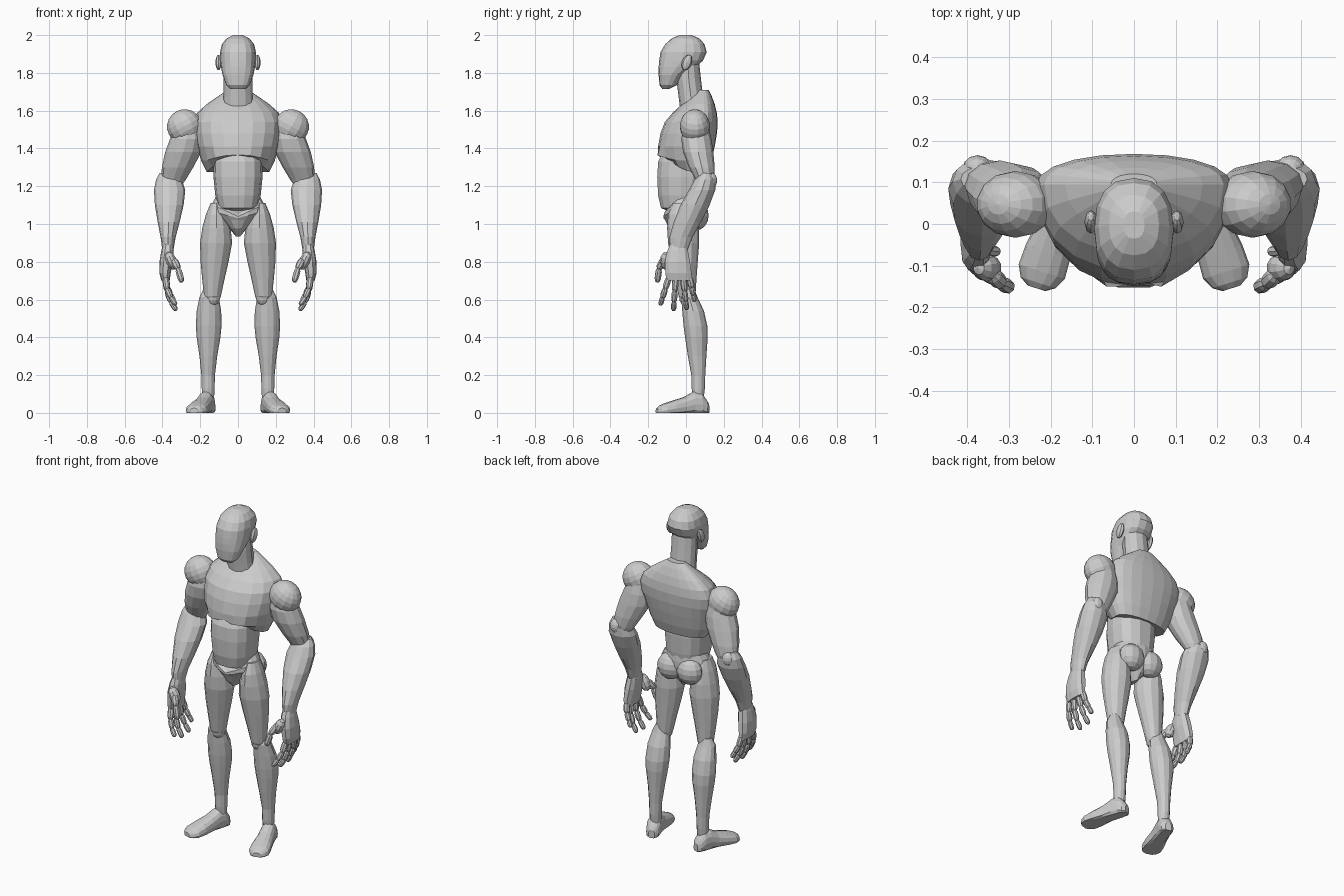
import bpy, bmesh, math
from mathutils import Vector, Matrix


def finish(name, bm, mirror):
    bmesh.ops.recalc_face_normals(bm, faces=bm.faces)
    mesh = bpy.data.meshes.new(name)
    bm.to_mesh(mesh)
    bm.free()
    ob = bpy.data.objects.new(name, mesh)
    bpy.context.collection.objects.link(ob)
    if mirror:
        ob.modifiers.new("mirror", 'MIRROR').use_mirror_merge = False
    return ob


def loft(name, rings, n=12, power=2.0, mirror=False, shape=None):
    """Stack of rings (x, y_front, y_back, z, half_width[, y_widest]), capped at both ends."""
    bm = bmesh.new()
    loops = []
    for x, yf, yb, z, rx, *yw in rings:
        yc = yw[0] if yw else (yf + yb) / 2
        loop = []
        for i in range(n):
            a = 2 * math.pi * i / n
            c = math.copysign(abs(math.cos(a)) ** (2 / power), math.cos(a))
            s = math.copysign(abs(math.sin(a)) ** (2 / power), math.sin(a))
            v = Vector((x + rx * c, yc + s * (yb - yc if s > 0 else yc - yf), z))
            loop.append(bm.verts.new(shape(v) if shape else v))
        loops.append(loop)
    for a, b in zip(loops, loops[1:]):
        for i in range(n):
            j = (i + 1) % n
            bm.faces.new((a[i], a[j], b[j], b[i]))
    bm.faces.new(loops[0])
    bm.faces.new(loops[-1])
    return finish(name, bm, mirror)


def ball(name, centre, radii, mirror=False, tilt=0.0, tilt_axis='X', u=12, v=8):
    bm = bmesh.new()
    m = Matrix.Translation(centre) @ Matrix.Rotation(tilt, 4, tilt_axis) @ Matrix.Diagonal((*radii, 1))
    bmesh.ops.create_uvsphere(bm, u_segments=u, v_segments=v, radius=1, matrix=m)
    return finish(name, bm, mirror)


def finger(name, points, r):
    """Chain of barrel-shaped segments between the joints."""
    bm = bmesh.new()
    for k, (p, q) in enumerate(zip(points, points[1:])):
        p, q = Vector(p), Vector(q)
        d = q - p
        m = Matrix.Translation((p + q) / 2) @ d.to_track_quat('Z', 'Y').to_matrix().to_4x4()
        rr = r * (1 - 0.1 * k)
        sph = bmesh.ops.create_uvsphere(bm, u_segments=8, v_segments=6, radius=1)
        for v in sph['verts']:
            z = v.co.z
            w = math.sqrt(max(0, 1 - z ** 4)) / max(1e-6, math.sqrt(max(1e-9, 1 - z * z)))
            v.co = m @ Vector((v.co.x * w * rr, v.co.y * w * rr, z * (d.length / 2 + 0.006)))
    return finish(name, bm, True)


# Head, ears, neck
loft("head", [(0, -.125, -.09, 1.715, .04), (0, -.14, -.05, 1.735, .062), (0, -.145, -.01, 1.79, .082),
              (0, -.145, .05, 1.83, .09), (0, -.142, .09, 1.865, .094), (0, -.135, .11, 1.91, .095),
              (0, -.11, .098, 1.952, .085), (0, -.075, .07, 1.983, .06), (0, -.035, .03, 2.0, .025)],
     n=16, power=2.4)
ball("ear", (.103, .005, 1.855), (.016, .026, .043), True, -.35, u=8)
loft("neck", [(0, -.03, .10, 1.60, .082), (0, -.04, .09, 1.68, .077), (0, -.05, .08, 1.76, .076),
              (0, -.05, .07, 1.85, .076)], n=12)


# Chest and back shell, with its lower front edge arched over the belly
def arch(v):
    if v.z < 1.36 and v.y < .05:
        lift = max(0, 1 - (v.x / .17) ** 2) * min(1, (.05 - v.y) / .08)
        v.z += lift * (1.37 - v.z) * .9
        v.y -= lift * (.05 if v.z < 1.365 else .02)
    return v


loft("chest", [(0, -.07, .115, 1.275, .165, .05), (0, -.115, .135, 1.335, .195, .05),
               (0, -.148, .152, 1.41, .216, .06), (0, -.135, .164, 1.48, .232, .08),
               (0, -.112, .168, 1.54, .235, .09), (0, -.07, .163, 1.59, .215, .095),
               (0, -.02, .152, 1.635, .165, .095), (0, .03, .135, 1.68, .10, .095),
               (0, .06, .12, 1.71, .055, .095)], n=20, power=2.15, shape=arch)

# Belly
loft("belly", [(0, -.09, .06, 1.065, .075), (0, -.135, .085, 1.085, .105), (0, -.15, .095, 1.15, .12),
               (0, -.155, .10, 1.25, .13), (0, -.15, .10, 1.33, .128), (0, -.12, .09, 1.39, .11)],
     n=14, power=2.4)


# Pelvis, dipping at the front, with crotch and buttocks
def dip(v):
    if v.z > 1.05 and v.y < 0:
        v.z -= max(0, 1 - abs(v.x) / .13) * (v.z - 1.02) * .75 * min(1, -v.y / .06)
    return v


loft("pelvis", [(0, -.05, .03, .935, .012), (0, -.09, .06, .975, .045), (0, -.11, .085, 1.02, .095),
                (0, -.12, .095, 1.065, .142), (0, -.12, .095, 1.10, .142), (0, -.105, .09, 1.14, .12)],
     n=16, shape=dip)
ball("buttock", (.065, .055, 1.045), (.078, .065, .078), True)

# Legs
loft("thigh", [(.115, -.07, .03, 1.11, .03), (.115, -.095, .055, 1.05, .055), (.114, -.10, .068, .98, .075),
               (.116, -.095, .07, .90, .085), (.124, -.075, .062, .80, .074), (.131, -.055, .055, .70, .058),
               (.135, -.04, .05, .62, .045), (.135, -.015, .04, .575, .03)], mirror=True)
ball("knee", (.132, .0, .61), (.036, .036, .042), True)
loft("shin", [(.155, -.005, .045, .655, .028), (.153, -.025, .062, .61, .052), (.154, -.02, .095, .54, .065),
              (.155, -.013, .113, .46, .068), (.156, -.005, .115, .40, .063), (.157, .01, .108, .30, .047),
              (.158, .028, .102, .20, .036), (.158, .03, .10, .13, .034), (.158, .04, .09, .05, .03)],
     mirror=True)


# Foot: rings run from heel to toe along an axis turned outward, flat underneath
def lay_foot(v):
    axis = Vector((.30, -.954, 0))
    side = Vector((.954, .30, 0))
    return Vector((.149, .115, max(0, v.y))) + axis * v.z + side * v.x


loft("foot", [(0, -.01, .05, -.004, .018), (0, -.02, .075, .012, .036), (0, -.02, .11, .04, .042),
              (0, -.02, .112, .08, .043), (0, -.02, .085, .13, .047), (0, -.02, .066, .19, .056),
              (0, -.02, .05, .24, .058), (0, -.02, .038, .268, .044), (0, -.01, .025, .282, .022)],
     n=14, power=2.3, mirror=True, shape=lay_foot)

# Arms
ball("shoulder", (.284, .047, 1.517), (.095, .08, .09), True, .5, 'Y', 14, 10)
loft("upper_arm", [(.265, -.01, .115, 1.53, .065), (.272, -.025, .135, 1.45, .088), (.29, -.015, .145, 1.38, .096),
                   (.32, .015, .152, 1.30, .083), (.342, .05, .15, 1.235, .066), (.352, .07, .14, 1.19, .045)],
     mirror=True)
ball("elbow", (.375, .132, 1.23), (.036, .033, .042), True)
loft("forearm", [(.375, .08, .135, 1.27, .04), (.366, .045, .158, 1.235, .068), (.362, .015, .155, 1.18, .083),
                 (.364, -.03, .125, 1.10, .076), (.367, -.065, .08, 1.01, .058), (.37, -.088, .035, .93, .04),
                 (.371, -.085, .01, .865, .03)], mirror=True)

# Hands
loft("palm", [(.371, -.085, .005, .895, .025), (.373, -.10, .012, .86, .033), (.38, -.115, .024, .80, .036),
              (.386, -.112, .032, .74, .030), (.384, -.105, .035, .70, .022)], n=10, power=2.5, mirror=True)
ball("thumb_base", (.352, -.105, .805), (.03, .033, .052), True, .45, 'Y', 10, 6)
finger("thumb", [(.340, -.12, .81), (.318, -.142, .765), (.298, -.152, .695)], .02)
for name, y0, y1, z1, bend in (("index_finger", -.092, -.135, .575, .33), ("middle_finger", -.055, -.066, .545, .328),
                               ("ring_finger", -.015, .004, .55, .33), ("little_finger", .02, .045, .595, .34)):
    joint = lambda t, x: (x, y0 + (y1 - y0) * t, .715 + (z1 - .715) * t)
    finger(name, [joint(0, .384), joint(.42, .375), joint(.74, .356), joint(1, bend)], .018)
